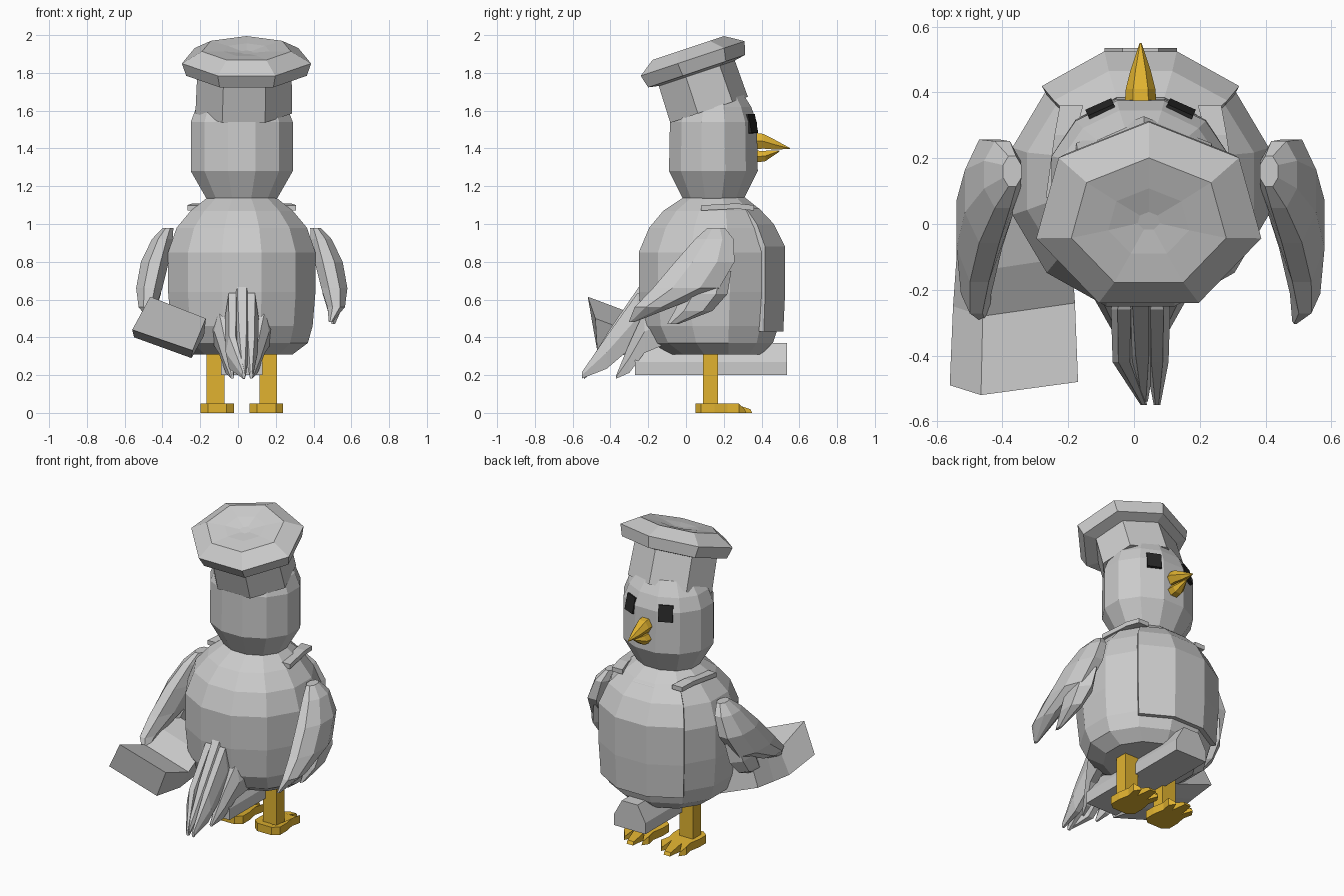
import bpy, math
from mathutils import Matrix, Vector

if "Cube" in bpy.data.objects:
    bpy.data.objects.remove(bpy.data.objects["Cube"])

CX = 0.02  # the bird's own centre line


def material(name, col):
    m = bpy.data.materials.new(name)
    m.diffuse_color = col
    m.use_nodes = True
    m.node_tree.nodes["Principled BSDF"].inputs["Base Color"].default_value = m.diffuse_color
    return m


ORANGE = material("orange", (0.75, 0.45, 0.03, 1))
BLACK = material("black", (0.02, 0.02, 0.02, 1))


def make(name, verts, faces, mat=None):
    me = bpy.data.meshes.new(name)
    me.from_pydata([tuple(v) for v in verts], [], faces)
    ob = bpy.data.objects.new(name, me)
    bpy.context.collection.objects.link(ob)
    if mat:
        me.materials.append(mat)
    return ob


def skin(name, rings, mat=None):
    """Closed skin over a list of equal rings."""
    n = len(rings[0])
    verts = [v for r in rings for v in r]
    faces = [(i * n + j, i * n + (j + 1) % n, (i + 1) * n + (j + 1) % n, (i + 1) * n + j)
             for i in range(len(rings) - 1) for j in range(n)]
    faces += [tuple(range(n))[::-1], tuple(range(len(verts) - n, len(verts)))]
    ob = make(name, verts, faces, mat)
    import bmesh
    bm = bmesh.new()
    bm.from_mesh(ob.data)
    bmesh.ops.recalc_face_normals(bm, faces=bm.faces)
    bm.to_mesh(ob.data)
    bm.free()
    return ob


def loft(name, axis, secs, n, phase=0.0, mat=None, side=1):
    """secs: (position on axis, centre a, radius a, centre b, radius b); side mirrors x."""
    rings = []
    for p, ca, ra, cb, rb in secs:
        ring = []
        for j in range(n):
            t = 2 * math.pi * (j + phase) / n
            a, b = ca + ra * math.cos(t), cb + rb * math.sin(t)
            ring.append((CX + side * a, b, p) if axis == 'z' else (CX + side * a, p, b))
        rings.append(ring)
    return skin(name, rings, mat)


K = 1 / math.cos(math.pi / 12)
# Body and head: twelve-sided turned forms
body = [(0.31, .27, .16, .24), (0.37, .35, .14, .32), (0.46, .375, .13, .36), (0.64, .39, .13, .38),
        (0.85, .39, .13, .38), (0.98, .345, .13, .325), (1.07, .27, .14, .26), (1.15, .17, .15, .15)]
loft("body", 'z', [(z, 0, rx * K, cy, ry * K) for z, rx, cy, ry in body], 12, .5)
head = [(1.10, .16, .14), (1.14, .19, .165), (1.28, .27, .235), (1.54, .27, .23), (1.62, .24, .2),
        (1.70, .18, .15), (1.74, .09, .08)]
loft("head", 'z', [(z, 0, rx * K, .145, ry * K) for z, rx, ry in head], 12, .5)

# Apron: front three facets of the body, pushed out
verts, faces = [], []
rows = [(0.43, .395, .385), (0.64, .41, .395), (0.88, .41, .395), (1.0, .36, .335), (1.085, .27, .255)]
for z, rx, ry in rows:
    for ang in (-45, -15, 15, 45):
        t = math.radians(ang)
        verts.append((CX + rx * K * math.sin(t), .13 + ry * K * math.cos(t), z))
for i in range(len(rows) - 1):
    for j in range(3):
        faces.append((i * 4 + j + 1, i * 4 + j, i * 4 + j + 4, i * 4 + j + 5))
apron = make("apron", verts, faces)
sol = apron.modifiers.new("thickness", 'SOLIDIFY')
sol.thickness = .03

for s, side in ((1, "right"), (-1, "left")):
    # Shoulder straps
    loft(side + "_strap", 'y', [(.08, .26, .04, 1.085, .02), (.27, .23, .045, 1.095, .02),
                                (.36, .21, .05, 1.085, .02)], 4, .5, None, s)
    # Wing with a shorter second feather
    loft(side + "_wing", 'z', [(.98, .39, .03, .16, .05), (.92, .42, .06, .15, .11), (.8, .46, .08, .1, .17),
                               (.66, .49, .075, .0, .19), (.56, .5, .05, -.17, .11),
                               (.48, .47, .01, -.29, .015)], 8, .5, None, s)
    loft(side + "_lower_feather", 'z', [(.75, .46, .05, .12, .12), (.63, .48, .06, .1, .12),
                                        (.54, .49, .04, .04, .1), (.47, .485, .01, -.07, .03)], 6, .5, None, s)
    # Side tail feathers
    loft(side + "_tail_feather", 'y', [(-.1, .13, .05, .48, .13), (-.22, .10, .045, .43, .13),
                                       (-.3, .07, .03, .29, .09), (-.37, .05, .01, .19, .01)], 6, 0, None, s)
    loft(side + "_tail_plume", 'y', [(-.12, .03, .03, .56, .16), (-.26, .05, .04, .5, .15),
                                     (-.42, .05, .035, .32, .1), (-.55, .05 if s > 0 else -.01, .01, .2, .02)],
         6, 0, None, s)
    # Leg and three-toed foot
    loft(side + "_leg", 'z', [(.03, .14, .067, .13, .057), (.34, .14, .067, .13, .057)], 4, .5, ORANGE, s)
    outline = [(-.05, .05), (.05, .05), (.088, .08), (.088, .15), (.075, .22), (.088, .28), (.062, .31), (.035, .25),
               (.022, .34), (-.022, .34), (-.035, .25), (-.062, .31), (-.088, .28), (-.075, .22),
               (-.088, .15), (-.088, .08)]
    foot = [[(CX + s * (.13 + x), y + (.01 if y > .3 and z == 0 else 0), z if y < .3 else z * .4)
             for x, y in outline] for z in (0, .05)]
    skin(side + "_foot", foot, ORANGE)
    # Eye: thin plate lying on the head facet
    eye = skin(side + "_eye", [[(x, y, z) for x, z in ((-.043, -.05), (.043, -.05), (.043, .05), (-.043, .05))]
                               for y in (-.02, .012)], BLACK)
    eye.matrix_world = (Matrix.Translation((CX + s * .12, .345, 1.53)) @ Matrix.Rotation(-s * .42, 4, 'Z')
                        @ Matrix.Rotation(.2, 4, 'X'))

loft("middle_tail_feather", 'y', [(-.1, 0, .05, .6, .15), (-.24, 0, .05, .56, .14), (-.4, .005, .04, .37, .09),
                                  (-.54, .01, .012, .2, .025)], 6)

# Beak
loft("upper_beak", 'y', [(.34, 0, .05, 1.44, .052), (.41, 0, .045, 1.438, .045), (.47, 0, .03, 1.42, .03),
                         (.55, 0, .003, 1.4, .003)], 6, 0, ORANGE)
loft("lower_beak", 'y', [(.34, 0, .045, 1.355, .038), (.42, 0, .04, 1.36, .032), (.495, 0, .004, 1.387, .004)],
     6, 0, ORANGE)

# Hat: band and seven-sided puff, both leaning back
tilt = Matrix.Translation((.03, .105, 1.62)) @ Matrix.Rotation(math.radians(18.5), 4, 'X')


def hat_part(name, secs):
    rings = []
    for z, r, dx in secs:
        rings.append([tilt @ Vector((dx + 1.15 * r * math.sin(2 * math.pi * j / 7),
                                     r * math.cos(2 * math.pi * j / 7), z)) for j in range(7)])
    skin(name, rings)


hat_part("hat_band", [(-.02, .228, 0), (.24, .222, .005)])
hat_part("hat_puff", [(.18, .2, .01), (.195, .285, .015), (.265, .305, .015), (.325, .21, .015),
                      (.318, .11, .015), (.305, .03, .015)])

# Bar lying between the legs
bar = [(-.09, .2), (.13, .2), (.13, .27), (.075, .37), (-.035, .37), (-.09, .27)]
skin("lower_bar", [[(x, y, z) for x, z in bar] for y in (-.27, .535)])

# Curved slab held by the left wing
slab = []
for y, lift, k in ((.04, -.01, .9), (-.12, -.03, .9), (-.26, -.04, .95), (-.5, 0, 1)):
    slab.append([(-.36 + k * (x + .36), y + dy, z + lift)
                 for x, dy, z in ((-.56, .01, .44), (-.24, .03, .33), (-.17, .02, .50), (-.465, -.02, .615))])
slab[2] = [(x, y, z - (.05 if i > 1 else 0)) for i, (x, y, z) in enumerate(slab[2])]
skin("held_slab", slab)
